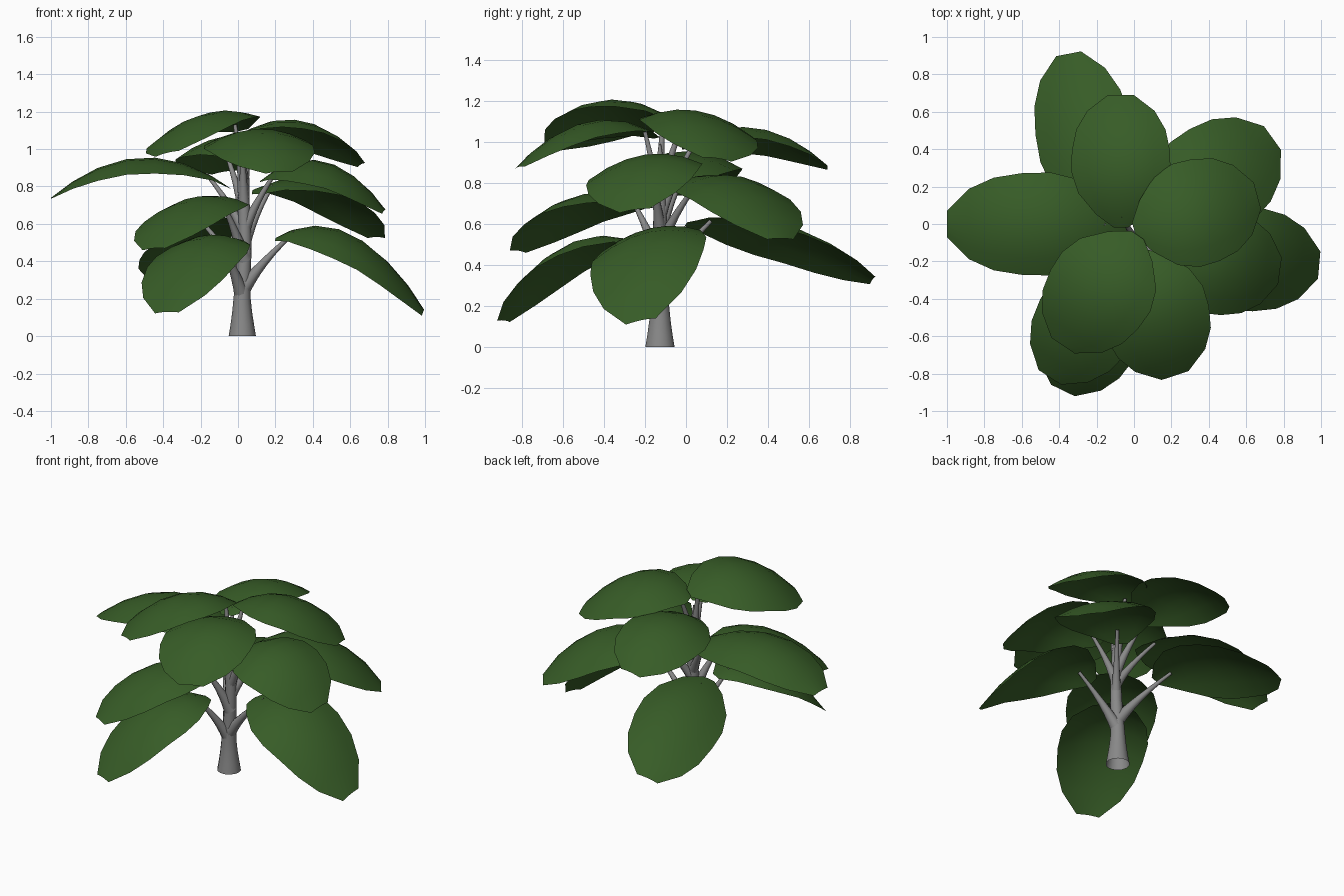
import bpy, math
from mathutils import Vector

if "Cube" in bpy.data.objects:
    bpy.data.objects.remove(bpy.data.objects["Cube"])

UP = Vector((0, 0, 1))
green = bpy.data.materials.new("leaf_green")
green.diffuse_color = (0.038, 0.107, 0.02, 1)
green.use_nodes = True
green.node_tree.nodes["Principled BSDF"].inputs["Base Color"].default_value = green.diffuse_color
bark = bpy.data.materials.new("bark_grey")
bark.diffuse_color = (0.25, 0.25, 0.25, 1)
bark.use_nodes = True
bark.node_tree.nodes["Principled BSDF"].inputs["Base Color"].default_value = bark.diffuse_color


def make_object(name, verts, faces, mat, angle=60):
    mesh = bpy.data.meshes.new(name)
    mesh.from_pydata(verts, [], faces)
    mesh.update()
    ob = bpy.data.objects.new(name, mesh)
    bpy.context.collection.objects.link(ob)
    mesh.materials.append(mat)
    bpy.ops.object.select_all(action='DESELECT')
    ob.select_set(True)
    bpy.context.view_layer.objects.active = ob
    bpy.ops.object.shade_smooth_by_angle(angle=math.radians(angle))
    return ob


def grid_faces(rows, cols, wrap=False):
    faces = []
    for i in range(rows - 1):
        for j in range(cols if wrap else cols - 1):
            k = (j + 1) % cols
            faces.append((i * cols + j, i * cols + k, (i + 1) * cols + k, (i + 1) * cols + j))
    return faces


def tube(name, pts, radii, sides):
    # round tube that follows a path
    verts = []
    for i, p in enumerate(pts):
        d = (pts[min(i + 1, len(pts) - 1)] - pts[max(i - 1, 0)]).normalized()
        if i == 0 and p.z == 0:
            d = UP
        u = Vector((0, 1, 0)).cross(d).normalized()
        v = d.cross(u)
        for j in range(sides):
            a = 2 * math.pi * j / sides
            verts.append(p + radii[i] * (math.cos(a) * u + math.sin(a) * v))
    return make_object(name, verts, grid_faces(len(pts), sides, True), bark)


# Half-width of a leaf along its length, as (position, fraction)
OUTLINE = [(0, .14), (.1, .5), (.26, .86), (.42, 1), (.58, .99),
           (.74, .9), (.88, .68), (1, .26)]


def leaf_mid(root, tip, arch, t):
    return root.lerp(tip, t) + UP * arch * 4 * t * (1 - t)


def leaf(name, root, tip, arch, width, roll):
    # arched sheet whose side edges droop; positive roll lowers the right edge
    side = (tip - root).cross(UP).normalized()
    verts = []
    for t, w in OUTLINE:
        for j in range(-3, 4):
            s = j / 3 * w
            verts.append(leaf_mid(root, tip, arch, t) + side * s * width / 2
                         - UP * (0.085 * s * s + roll * s))
    return make_object(name, verts, grid_faces(len(OUTLINE), 7), green)


# Trunk: flared foot, slight lean
trunk_profile = [(0, .023, .073), (.06, .023, .063), (.13, .022, .053), (.2, .022, .046),
                 (.3, .026, .041), (.45, .036, .036), (.6, .036, .034), (.75, .03, .029),
                 (.9, .028, .02), (.99, .03, .005)]


def trunk_x(z):
    for (z0, x0, _), (z1, x1, _) in zip(trunk_profile, trunk_profile[1:]):
        if z <= z1:
            return x0 + (x1 - x0) * (z - z0) / (z1 - z0)
    return .03


tube("trunk", [Vector((x, -.127, z)) for z, x, r in trunk_profile],
     [r for z, x, r in trunk_profile], 14)

# Leaves from low to high: root, tip, arch, width, roll
leaves = [
    ((-.06, -.23, .5), (-.38, -.89, .13), .18, .54, .01),
    ((.2, -.15, .52), (.99, -.22, .13), .21, .56, .06),
    ((-.17, 0, .6), (-.35, .91, .33), .12, .52, -.07),
    ((-.03, -.18, .68), (-.45, -.82, .47), .16, .55, .02),
    ((.1, .0, .76), (.74, .46, .53), .18, .6, 0),
    ((-.04, 0, .79), (-1.0, 0, .74), .19, .55, 0),
    ((.12, -.16, .83), (.78, -.25, .67), .18, .56, .04),
    ((-.07, -.02, .97), (-.07, .69, .88), .14, .53, -.04),
    ((.0, -.14, 1.02), (.22, -.81, .88), .15, .58, .02),
    ((.0, -.03, 1.07), (.66, .15, .92), .15, .57, -.04),
    ((.02, -.06, 1.1), (-.38, -.65, .98), .15, .57, .06),
]

for i, (root, tip, arch, width, roll) in enumerate(leaves, 1):
    root, tip = Vector(root), Vector(tip)
    leaf(f"leaf_{i}", root, tip, arch, width, roll)
    # Stem from trunk to the underside of the leaf
    end = leaf_mid(root, tip, arch, .13 if i < 8 else .09) - UP * .008
    z = end.z - (.31 if i < 8 else .36)
    start = Vector((trunk_x(z), -.127, z))
    ctrl = start.lerp(end, .35) + UP * .04
    base = .032 if i < 5 else .022
    pts, radii = [], []
    for k in range(7):
        t = k / 6
        pts.append(start * (1 - t) ** 2 + ctrl * 2 * t * (1 - t) + end * t * t)
        radii.append(base * (1 - t) ** 1.5 + .01)
    tube(f"stem_{i}", pts, radii, 10)
